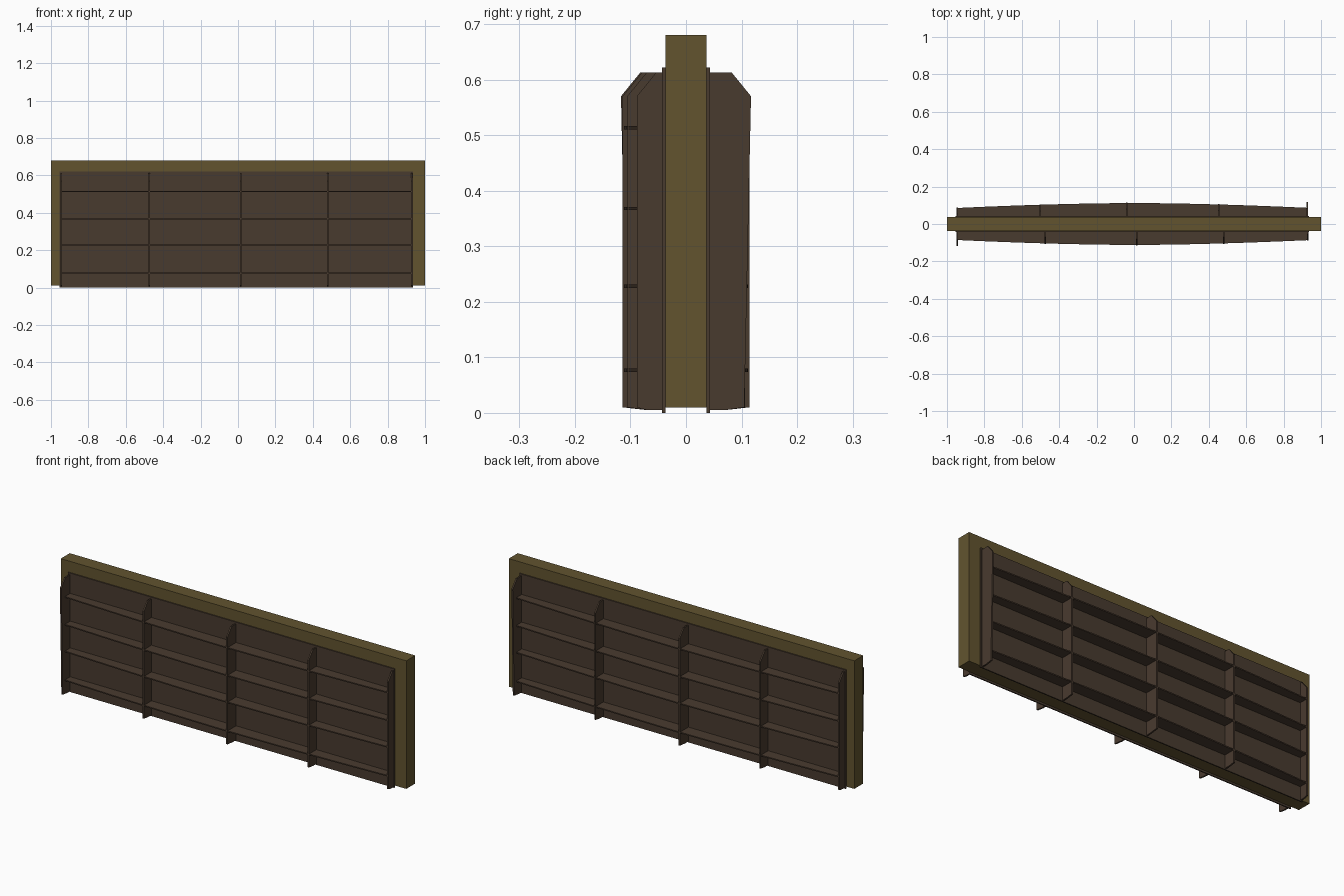
import bpy, bmesh

if "Cube" in bpy.data.objects:
    bpy.data.objects.remove(bpy.data.objects["Cube"])


def material(name, colour):
    m = bpy.data.materials.new(name)
    m.use_nodes = True
    m.diffuse_color = (*colour, 1)
    m.node_tree.nodes["Principled BSDF"].inputs["Base Color"].default_value = (*colour, 1)
    return m


olive = material("olive wood", (0.122, 0.088, 0.028))
brown = material("dark brown", (0.066, 0.043, 0.028))


def prism(name, points, offset, mat):
    """Extrude a flat outline of 3D points by an offset."""
    bm = bmesh.new()
    face = bm.faces.new([bm.verts.new(p) for p in points])
    out = bmesh.ops.extrude_face_region(bm, geom=[face])["geom"]
    bmesh.ops.translate(bm, vec=offset, verts=[g for g in out if isinstance(g, bmesh.types.BMVert)])
    bmesh.ops.recalc_face_normals(bm, faces=bm.faces)
    mesh = bpy.data.meshes.new(name)
    bm.to_mesh(mesh)
    bm.free()
    mesh.materials.append(mat)
    obj = bpy.data.objects.new(name, mesh)
    bpy.context.collection.objects.link(obj)
    return obj


def box(name, x, y, z, mat):
    outline = [(x[0], y[0], z[0]), (x[1], y[0], z[0]), (x[1], y[1], z[0]), (x[0], y[1], z[0])]
    return prism(name, outline, (0, 0, z[1] - z[0]), mat)


def depth(x):
    """Bowed outer edge, deepest at the middle."""
    return 0.112 - 0.029 * abs(x) ** 1.7


# Central slab
HALF = 0.037
box("slab", (-1, 1), (-HALF, HALF), (0.01, 0.68), olive)

# Each face carries a backing sheet, upright ribs and bowed shelves
SIDES = {
    "front": (-1, (-0.945, -0.475, 0.015, 0.48, 0.928)),
    "back": (1, (-0.945, -0.502, -0.04, 0.452, 0.925)),
}
for side, (s, ribs) in SIDES.items():
    box(side + "_backing", (-0.955, 0.935), sorted((s * HALF, s * 0.043)), (0, 0.622), brown)

    # Upright ribs with clipped tops, one end rib deeper than the rest
    for i, x in enumerate(ribs):
        deep = x * s > 0.9
        d = 0.117 if deep else depth(x) + 0.002
        low = d - 0.012 if deep else d
        profile = [(HALF, 0.005), (0.07, 0.005), (low, 0.01), (d, 0.57),
                   (d - 0.035, 0.613), (HALF, 0.613)]
        t = 0.008
        prism(f"{side}_rib_{i + 1}", [(x - t / 2, s * y, z) for y, z in profile], (t, 0, 0), brown)

    # Horizontal shelves
    for i, z in enumerate((0.077, 0.228, 0.368, 0.513)):
        n = 12
        xs = [-0.945 + 1.873 * k / n for k in range(n + 1)]
        outline = [(x, s * depth(x), z - 0.003) for x in xs]
        outline += [(xs[-1], s * HALF, z - 0.003), (xs[0], s * HALF, z - 0.003)]
        prism(f"{side}_shelf_{i + 1}", outline, (0, 0, 0.006), brown)
